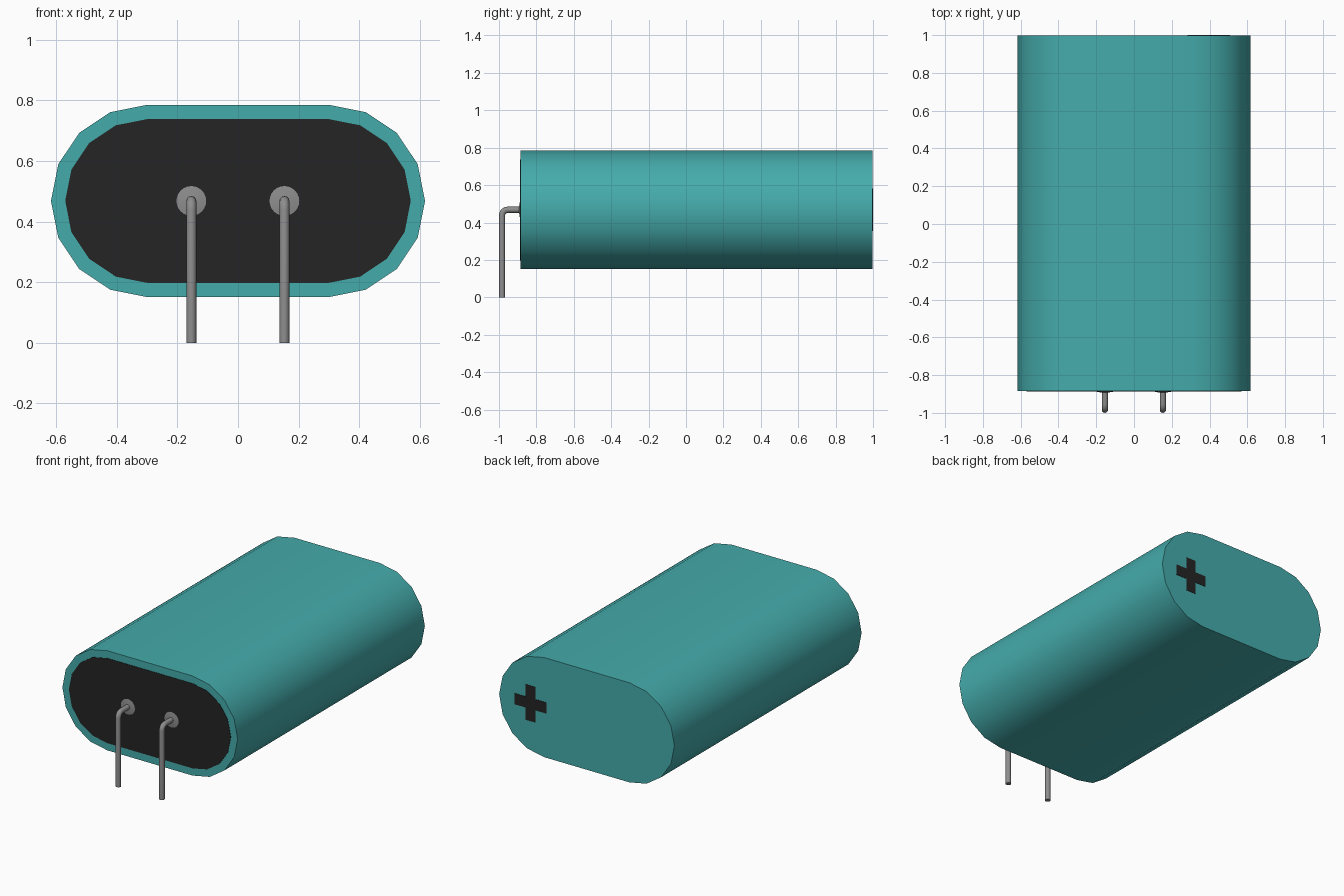
import bpy, bmesh, math
from math import cos, sin, pi, radians

cube = bpy.data.objects.get("Cube")
if cube:
    bpy.data.objects.remove(cube, do_unlink=True)


def material(name, rgb):
    m = bpy.data.materials.new(name)
    m.use_nodes = True
    m.diffuse_color = (*rgb, 1)
    bsdf = next(n for n in m.node_tree.nodes if n.type == 'BSDF_PRINCIPLED')
    bsdf.inputs["Base Color"].default_value = (*rgb, 1)
    return m


TEAL = material("teal sleeve", (0.06, 0.41, 0.41))
BLACK = material("black rubber", (0.018, 0.018, 0.018))
GREY = material("grey metal", (0.27, 0.27, 0.27))

MID_Z = 0.468      # height of the long axis
FRONT, BACK = -0.885, 0.998


def smooth(obj):
    bpy.ops.object.select_all(action='DESELECT')
    obj.select_set(True)
    bpy.context.view_layer.objects.active = obj
    bpy.ops.object.shade_smooth_by_angle(angle=radians(40))


def prism(name, outline, y0, y1, mat):
    """Extrude an (x, z) outline from y0 to y1."""
    bm = bmesh.new()
    face = bm.faces.new([bm.verts.new((x, y0, z)) for x, z in outline])
    out = bmesh.ops.extrude_face_region(bm, geom=[face])
    moved = [v for v in out["geom"] if isinstance(v, bmesh.types.BMVert)]
    bmesh.ops.translate(bm, verts=moved, vec=(0, y1 - y0, 0))
    bmesh.ops.recalc_face_normals(bm, faces=bm.faces)
    me = bpy.data.meshes.new(name)
    bm.to_mesh(me)
    bm.free()
    me.materials.append(mat)
    obj = bpy.data.objects.new(name, me)
    bpy.context.collection.objects.link(obj)
    return obj


def stadium(half_flat, radius, steps=8):
    """Flat top and bottom with faceted round ends."""
    return [(side * (half_flat + radius * cos(a)), MID_Z + side * radius * sin(a))
            for side in (1, -1)
            for a in (-pi / 2 + pi * i / steps for i in range(steps + 1))]


def plus(cx, arm, half):
    """Twelve-cornered cross outline."""
    quarter = [(arm, half), (half, half), (half, arm)]
    pts = []
    for k in range(4):
        c, s = round(cos(k * pi / 2)), round(sin(k * pi / 2))
        pts += [(cx + c * x - s * z, MID_Z + s * x + c * z) for x, z in quarter]
    return pts


# Sleeve and front end seal
smooth(prism("body_sleeve", stadium(0.30, 0.317), FRONT, BACK, TEAL))
prism("front_seal", stadium(0.30, 0.27), FRONT - 0.002, FRONT + 0.003, BLACK)

# Polarity mark on the back
prism("plus_mark", plus(0.395, 0.113, 0.035), BACK - 0.003, BACK + 0.002, BLACK)

# Bent wire leads with their round collars
WIRE, BEND, DROP_Y = 0.0165, 0.03, -0.9835
for side, x in (("right", -0.154), ("left", 0.153)):
    bpy.ops.mesh.primitive_cone_add(vertices=24, radius1=0.055, radius2=0.02, depth=0.006,
                                    location=(x, FRONT - 0.004, MID_Z),
                                    rotation=(pi / 2, 0, 0))
    collar = bpy.context.object
    collar.name = side + "_lead_collar"
    collar.data.materials.append(GREY)
    smooth(collar)

    path = [(x, FRONT + 0.02, MID_Z)]
    for i in range(6):
        a = i * pi / 10
        path.append((x, DROP_Y + BEND * (1 - sin(a)), MID_Z - BEND * (1 - cos(a))))
    path.append((x, DROP_Y, 0))
    curve = bpy.data.curves.new(side + "_lead", 'CURVE')
    curve.dimensions = '3D'
    curve.bevel_depth = WIRE
    curve.bevel_resolution = 4
    curve.use_fill_caps = True
    spline = curve.splines.new('POLY')
    spline.points.add(len(path) - 1)
    for p, co in zip(spline.points, path):
        p.co = (*co, 1)
    curve.materials.append(GREY)
    lead = bpy.data.objects.new(side + "_lead", curve)
    bpy.context.collection.objects.link(lead)
    bpy.ops.object.select_all(action='DESELECT')
    lead.select_set(True)
    bpy.context.view_layer.objects.active = lead
    bpy.ops.object.convert(target='MESH')
    smooth(bpy.context.object)
